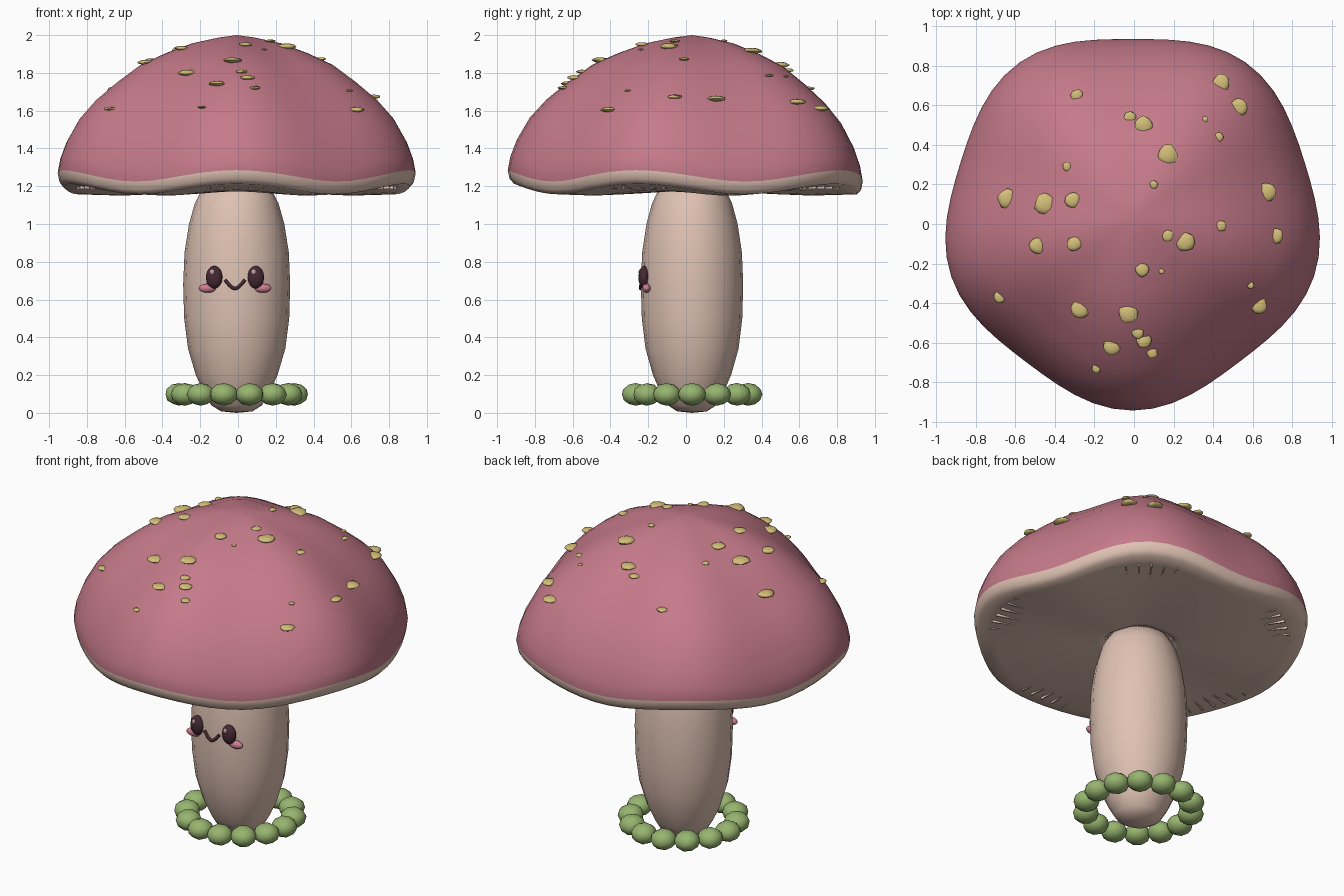
import bpy, bmesh, math, random
from mathutils import Vector, Matrix

random.seed(4)
AXIS = Vector((-0.007, 0.032, 0))   # shared centre line of cap, stem and moss

if "Cube" in bpy.data.objects:
    bpy.data.objects.remove(bpy.data.objects["Cube"], do_unlink=True)


def material(name, *rgb):
    mat = bpy.data.materials.new(name)
    mat.use_nodes = True
    mat.diffuse_color = (*rgb, 1)
    mat.node_tree.nodes["Principled BSDF"].inputs["Base Color"].default_value = (*rgb, 1)
    return mat


pink = material("cap pink", 0.56, 0.195, 0.255)
cream = material("cream flesh", 0.74, 0.54, 0.45)
gold = material("spot gold", 0.66, 0.52, 0.19)
green = material("moss green", 0.31, 0.46, 0.16)
dark = material("dark plum", 0.06, 0.022, 0.032)
blush = material("cheek blush", 0.62, 0.2, 0.27)
shine = material("eye shine", 0.5, 0.36, 0.36)


def finish(bm, name, *mats, smooth=60):
    bmesh.ops.recalc_face_normals(bm, faces=bm.faces)
    mesh = bpy.data.meshes.new(name)
    bm.to_mesh(mesh)
    bm.free()
    obj = bpy.data.objects.new(name, mesh)
    bpy.context.collection.objects.link(obj)
    for mat in mats:
        mesh.materials.append(mat)
    bpy.ops.object.select_all(action="DESELECT")
    obj.select_set(True)
    bpy.context.view_layer.objects.active = obj
    bpy.ops.object.shade_smooth_by_angle(angle=math.radians(smooth))
    return obj


def lathe(profile, sides, place, split=None):
    """Closed surface through (radius, z) pairs; place() maps radius, angle, z to a point."""
    bm = bmesh.new()
    rings = []
    for r, z in profile:
        count = sides if r > 0 else 1
        rings.append([bm.verts.new(place(r, math.tau * i / sides, z)) for i in range(count)])
    for n, (a, b) in enumerate(zip(rings, rings[1:])):
        for i in range(sides):
            j = (i + 1) % sides
            loop = [a[i % len(a)], a[j % len(a)], b[j % len(b)], b[i % len(b)]]
            face = bm.faces.new(list(dict.fromkeys(loop)))
            face.material_index = int(split is not None and n >= split)
    return bm


def ball(bm, centre, size, detail=2, jitter=0.0, turn=0.0):
    made = bmesh.ops.create_icosphere(bm, subdivisions=detail, radius=1)["verts"]
    for v in made:
        v.co *= 1 + random.uniform(-jitter, jitter)
    bmesh.ops.transform(bm, verts=made, matrix=Matrix.Translation(centre)
                        @ Matrix.Rotation(turn, 4, "Z") @ Matrix.Diagonal((*size, 1)))


# Cap: five soft lobes that push the rim out and up
def lobe(angle):
    return math.cos(5 * (angle + math.pi / 2))


def cap_radius(angle):
    return 0.94 + 0.03 * lobe(angle) + 0.006 * math.sin(3 * angle)


def cap_point(t, angle, z):
    r = t * cap_radius(angle)
    return AXIS + Vector((r * math.cos(angle), r * math.sin(angle), z + 0.03 * t * t * lobe(angle)))


dome = [(0, 2.0), (0.1, 1.987), (0.25, 1.955), (0.4, 1.9), (0.54, 1.835), (0.67, 1.74),
        (0.79, 1.64), (0.88, 1.54), (0.95, 1.42), (0.985, 1.33), (1, 1.255)]
under = [(0.99, 1.21), (0.965, 1.185), (0.88, 1.178), (0.7, 1.165), (0.5, 1.165),
         (0.25, 1.17), (0.21, 1.175), (0.18, 1.22), (0, 1.23)]
finish(lathe(dome + under, 60, cap_point, split=len(dome) - 1), "cap", pink, cream)

# Gills: thin level blades that show near the stem and under the raised lobes
bm = bmesh.new()
blades = 72
for i in range(blades):
    made = bmesh.ops.create_cube(bm, size=1)["verts"]
    bmesh.ops.transform(bm, verts=made, matrix=Matrix.Translation(AXIS)
                        @ Matrix.Rotation(math.tau * i / blades, 4, "Z")
                        @ Matrix.Translation((0.515, 0, 1.198))
                        @ Matrix.Diagonal((0.69, 0.008, 0.026, 1)))
finish(bm, "gills", cream, smooth=30)


# Spots: flat pebbles resting on the dome (x, y, radius in hundredths)
def dome_height(x, y):
    dx, dy = x - AXIS.x, y - AXIS.y
    angle = math.atan2(dy, dx)
    t = math.hypot(dx, dy) / cap_radius(angle)
    for (r0, z0), (r1, z1) in zip(dome, dome[1:]):
        if t <= r1:
            return z0 + (z1 - z0) * (t - r0) / (r1 - r0) + 0.03 * t * t * lobe(angle)
    return dome[-1][1]


spots = [(44, 71, 4.5), (53, 59, 4.5), (36, 53, 1.5), (43, 44, 2.2), (-29, 65, 3),
         (-2, 54, 3), (5, 50, 4.5), (17, 35, 5), (-34, 29, 2.2), (10, 20, 2),
         (-64, 13, 5), (-45, 10, 5.3), (-31, 12, 4), (-49, -11, 4), (-30, -10, 3.7),
         (67, 16, 4.8), (44, -1, 2.7), (17, -6, 2.8), (26, -9, 4.7), (72, -6, 3.5),
         (4, -23, 3.5), (14, -24, 1.4), (-68, -37, 3), (-27, -43, 4.8), (-3, -45, 4.7),
         (63, -41, 4.2), (59, -31, 1.8), (2, -55, 3), (5, -59, 3.8), (-11, -62, 4.2),
         (9, -65, 2.8), (-19, -73, 2.2)]
bm = bmesh.new()
for x, y, r in spots:
    x, y, r = x / 100, y / 100, r / 100
    ball(bm, (x, y, dome_height(x, y) + 0.004), (r * 1.06, r, r * 0.32), 2, 0.09,
         random.uniform(0, math.tau))
finish(bm, "cap_spots", gold)


# Stem: plump barrel with a rounded foot
def stem_point(r, angle, z):
    return AXIS + Vector((r * 1.03 * math.cos(angle), r * 0.985 * math.sin(angle), z))


stem = [(0, 0), (0.08, 0.008), (0.13, 0.04), (0.17, 0.11), (0.21, 0.2), (0.25, 0.34),
        (0.27, 0.5), (0.275, 0.68), (0.268, 0.85), (0.245, 1.0), (0.215, 1.11),
        (0.17, 1.2), (0, 1.235)]
finish(lathe(stem, 20, stem_point), "stem", cream)

# Moss ring: beads around the foot
bm = bmesh.new()
beads = 14
for i in range(beads):
    a = math.tau * i / beads
    ball(bm, AXIS + Vector((0.305 * math.cos(a), 0.305 * math.sin(a), 0.098)),
         (0.075, 0.075, 0.06), 2, 0.015, a)
finish(bm, "moss_ring", green)

# Face: eyes with shine, cheeks and smile
MID = -0.016
for side, label in ((-1, "right"), (1, "left")):
    for part, mat, dx, y, z, size in (
            ("eye", dark, 0.11, -0.222, 0.718, (0.044, 0.03, 0.06)),
            ("cheek", blush, 0.146, -0.208, 0.66, (0.047, 0.024, 0.024))):
        bm = bmesh.new()
        ball(bm, (MID + side * dx, y, z), size, 3)
        finish(bm, f"{label}_{part}", mat)
    bm = bmesh.new()
    ball(bm, (MID + side * 0.11 - 0.01, -0.243, 0.745), (0.014, 0.008, 0.016), 2)
    finish(bm, f"{label}_eye_shine", shine)

curve = bpy.data.curves.new("smile", "CURVE")
curve.dimensions = "3D"
curve.bevel_depth = 0.009
curve.bevel_resolution = 2
curve.use_fill_caps = True
path = curve.splines.new("POLY")
steps = 12
path.points.add(steps)
for i, point in enumerate(path.points):
    u = 2 * i / steps - 1
    point.co = (MID + 0.052 * u, -0.241 + 0.007 * u * u, 0.658 + 0.046 * abs(u) ** 1.6, 1)
curve.materials.append(dark)
bpy.context.collection.objects.link(bpy.data.objects.new("smile", curve))
